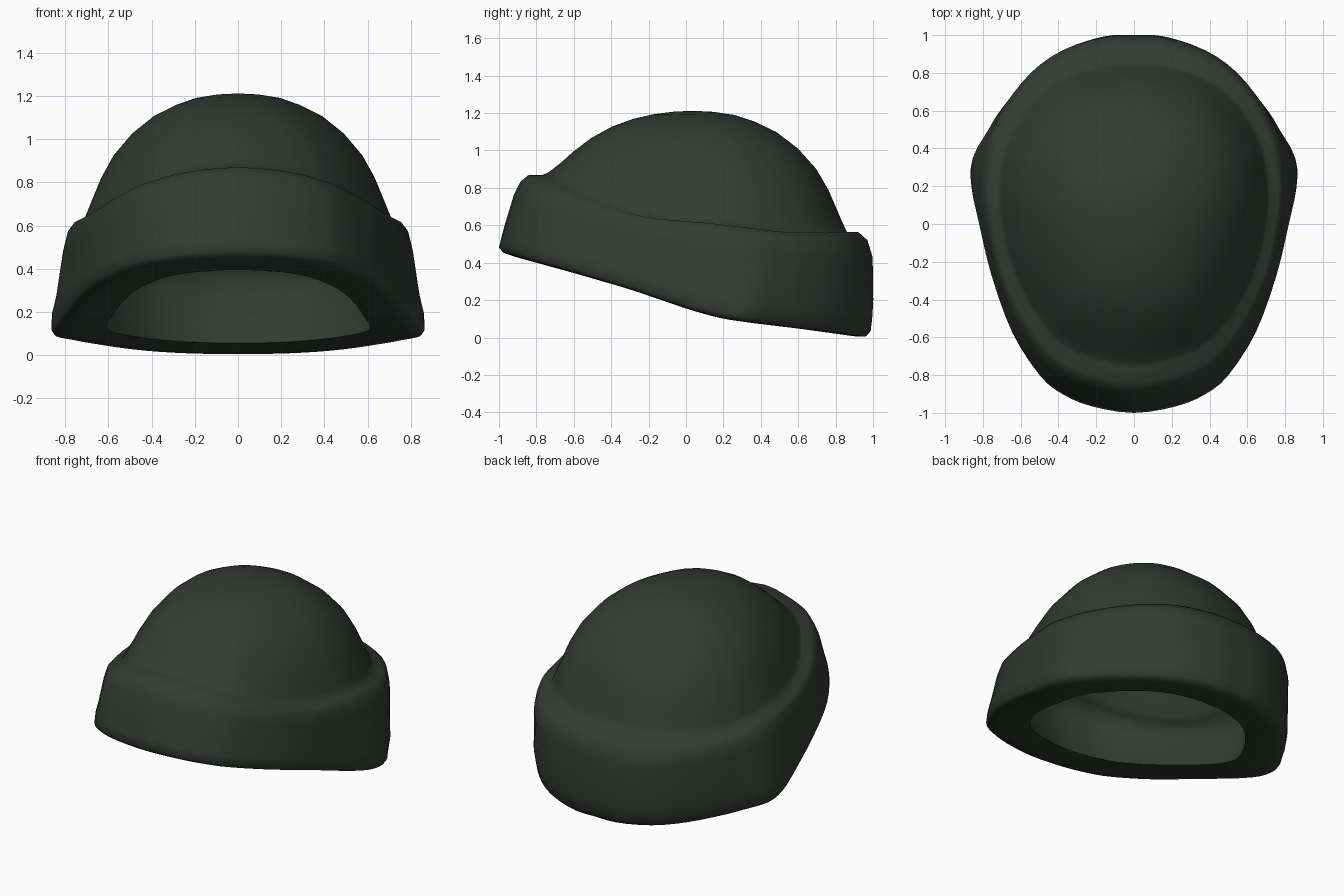
import bpy, bmesh, math

if "Cube" in bpy.data.objects:
    bpy.data.objects.remove(bpy.data.objects["Cube"])

# Half outlines from front to back, unit size: flared brim and egg-shaped crown
LOW = [(0, -1), (.26, -.965), (.44, -.9), (.58, -.8), (.75, -.57), (.87, -.28), (.95, 0), (1, .2),
       (.995, .35), (.9, .49), (.81, .61), (.63, .79), (.43, .92), (.18, .995), (0, 1)]
HIGH = [(0, -1), (.33, -.94), (.5, -.87), (.63, -.77), (.8, -.55), (.92, -.3), (.98, -.05), (1, .15),
        (.97, .38), (.92, .51), (.85, .63), (.69, .8), (.48, .92), (.2, .99), (0, 1)]
# Height of the cuff's lower edge (by y) and upper edge (by unit y)
BOTTOM = [(-1, .455), (-.6, .345), (-.3, .258), (0, .155), (.1, .125), (.2, .1), (.35, .078),
          (.6, .048), (.95, 0), (1, 0)]
TOP = [(-1, .87), (-.95, .85), (-.87, .81), (-.7, .75), (-.49, .685), (-.36, .655), (-.2, .632),
       (.08, .613), (.54, .565), (.8, .56), (1, .565)]
# Crown profile: radius, height at the front, height at the sides and back
DOME = [(1, 0, 0), (.97, .03, .08), (.94, .08, .17), (.88, .19, .345), (.8, .36, .52),
        (.68, .575, .69), (.54, .755, .825), (.4, .875, .91), (.27, .945, .965),
        (.13, .988, .992), (0, 1, 1)]


def lerp(a, b, t):
    return a + (b - a) * t


def table(keys, v):
    v = min(max(v, keys[0][0]), keys[-1][0])
    for (a, za), (b, zb) in zip(keys, keys[1:]):
        if v <= b:
            return lerp(za, zb, (v - a) / (b - a))
    return keys[-1][1]


def spline(b4, t):
    a, b, c, d = b4
    return .5 * (2 * b + (c - a) * t + (2 * a - 5 * b + 4 * c - d) * t * t
                 + (3 * b - a - 3 * c + d) * t ** 3)


def outline(half, steps=3):
    """Mirror a half outline and smooth it with a closed spline."""
    k = half + [(-x, y) for x, y in half[-2:0:-1]]
    n = len(k)
    return [tuple(spline(q, s / steps) for q in zip(*[k[(i + d) % n] for d in (-1, 0, 1, 2)]))
            for i in range(n) for s in range(steps)]


PLAN_LOW, PLAN_HIGH = outline(LOW), outline(HIGH)


def cuff_ring(front, width, back, s, blend):
    ring = []
    for lo, hi in zip(PLAN_LOW, PLAN_HIGH):
        u, v = lerp(hi[0], lo[0], blend), lerp(hi[1], lo[1], blend)
        y = lerp(front, back, (v + 1) / 2)
        ring.append((u * width, y, lerp(table(BOTTOM, y), table(TOP, v), s)))
    return ring


def dome_rings(front, width, back, drop, apex):
    rings = []
    for r, h_front, h_side in DOME:
        ring = []
        for u, v in PLAN_HIGH:
            h = lerp(h_side, h_front, max(0, -v) ** 2)
            ring.append((u * width * r, lerp(.04, lerp(front, back, (v + 1) / 2), r),
                         lerp(table(TOP, v) - drop, apex, h)))
        rings.append(ring)
    return rings


wool = bpy.data.materials.new("dark green wool")
wool.diffuse_color = (.034, .043, .034, 1)
wool.use_nodes = True
wool.node_tree.nodes["Principled BSDF"].inputs["Base Color"].default_value = wool.diffuse_color


def loft(name, rings):
    bm = bmesh.new()
    rows = [[bm.verts.new(p) for p in ring] for ring in rings]
    for a, b in zip(rows, rows[1:]):
        for j in range(len(a)):
            k = (j + 1) % len(a)
            bm.faces.new((a[j], a[k], b[k], b[j]))
    bmesh.ops.remove_doubles(bm, verts=bm.verts, dist=1e-4)
    for f in bm.faces:
        f.smooth = True
    mesh = bpy.data.meshes.new(name)
    bm.to_mesh(mesh)
    bm.free()
    mesh.materials.append(wool)
    bpy.context.collection.objects.link(bpy.data.objects.new(name, mesh))


# Outside: under lip, cuff wall, rolled top edge, then the crown up to its apex
RIM = (-.70, .61, .72, .045, .7)
outside = [cuff_ring(*r) for r in (
    RIM,
    (-.90, .78, .90, 0, .9),
    (-.975, .845, .96, .01, 1),
    (-1, .86, .985, .06, 1),
    (-.987, .858, .995, .2, .85),
    (-.97, .84, 1, .36, .7),
    (-.92, .81, .997, .76, .3),
    (-.885, .79, .97, .92, .1),
    (-.84, .76, .92, 1, 0))]
loft("cuff_and_crown", outside + dome_rings(-.765, .722, .86, 0, 1.212))

# Inside: crown lining from the apex down to a step, then the cuff lining to the rim
inside = [cuff_ring(*RIM), cuff_ring(-.74, .655, .80, .25, .5),
          cuff_ring(-.765, .69, .85, .5, .2), cuff_ring(-.76, .70, .85, .74, .1)]
inside += dome_rings(-.69, .635, .77, .09, 1.135)
loft("lining", inside[::-1])
